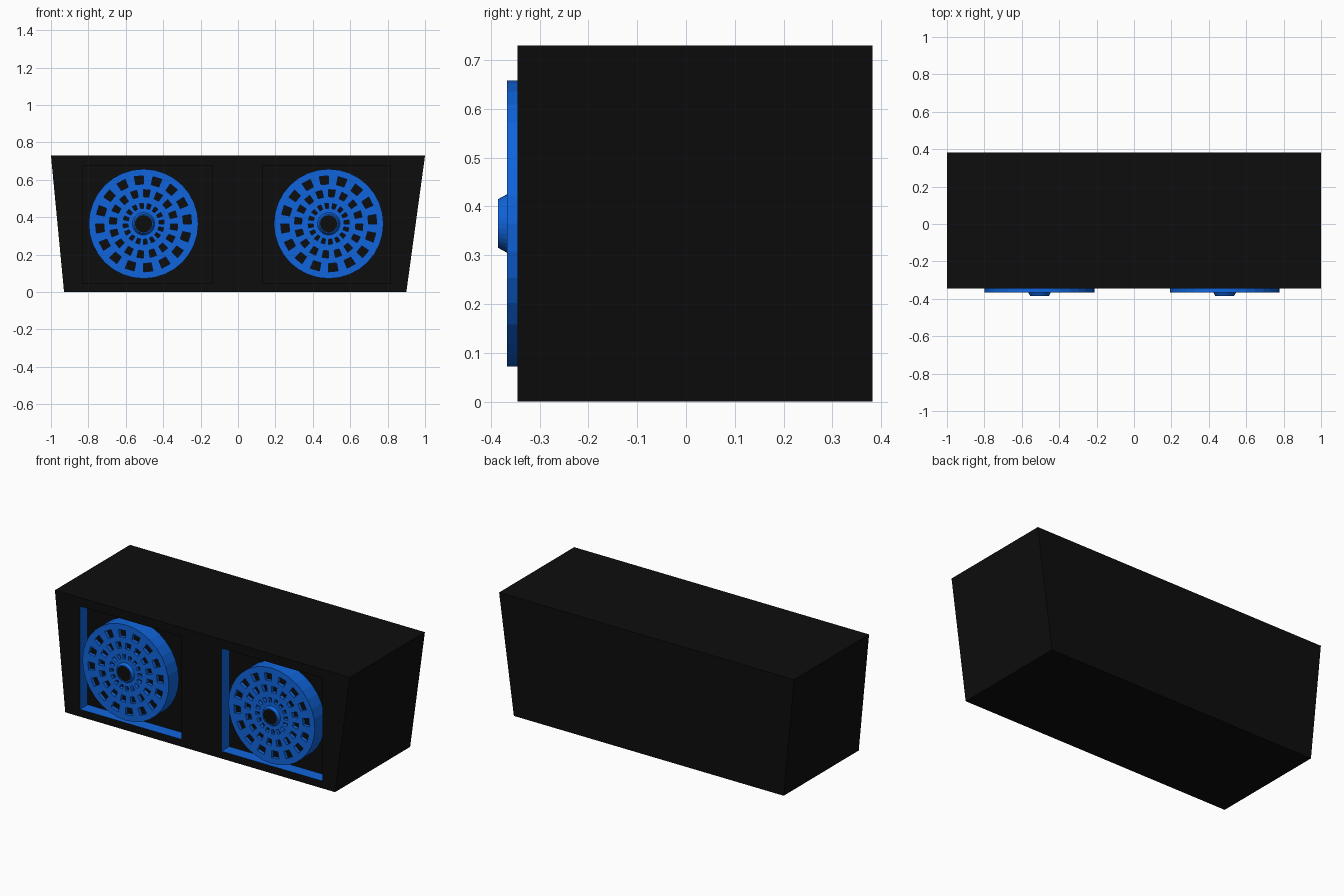
import bpy, bmesh
from math import sin, cos, pi

cube = bpy.data.objects.get("Cube")
if cube:
    bpy.data.objects.remove(cube)


def material(name, rgb):
    m = bpy.data.materials.new(name)
    m.use_nodes = True
    m.diffuse_color = (*rgb, 1)
    bsdf = m.node_tree.nodes["Principled BSDF"]
    bsdf.inputs["Base Color"].default_value = (*rgb, 1)
    bsdf.inputs["Roughness"].default_value = 0.8
    return m


BLACK = material("black", (0.004, 0.004, 0.004))
BLUE = material("blue", (0.005, 0.13, 0.72))

FRONT, BACK, FLOOR, COVER = -0.345, 0.382, -0.27, -0.367
SEGMENTS = 32
CENTRE_Z = 0.365


def finish(name, bm, *mats):
    bmesh.ops.recalc_face_normals(bm, faces=bm.faces)
    mesh = bpy.data.meshes.new(name)
    bm.to_mesh(mesh)
    bm.free()
    for m in mats:
        mesh.materials.append(m)
    obj = bpy.data.objects.new(name, mesh)
    bpy.context.collection.objects.link(obj)
    return obj


def circle(bm, x, r, y):
    return [bm.verts.new((x + r * cos(2 * pi * i / SEGMENTS), y,
                          CENTRE_Z + r * sin(2 * pi * i / SEGMENTS)))
            for i in range(SEGMENTS)]


def lathe(name, x, profile, mat, cap=False, skip=lambda ring, i: False):
    """Sweep (radius, y) points round the fan axis, leaving out skipped quads."""
    bm = bmesh.new()
    rings = [circle(bm, x, r, y) for r, y in profile]
    for k, (a, b) in enumerate(zip(rings, rings[1:])):
        for i in range(SEGMENTS):
            if not skip(k, i):
                j = (i + 1) % SEGMENTS
                bm.faces.new((a[i], a[j], b[j], b[i]))
    if cap:
        bm.faces.new(rings[-1])
    return finish(name, bm, mat)


# Tapered case with two square recesses in the front
def build_case():
    recesses = [(-0.83, -0.14), (0.13, 0.815)]
    low, high = 0.045, 0.676
    bm = bmesh.new()
    outline = [(-0.93, 0), (0.9, 0), (1, 0.73), (-1, 0.73)]
    face = bm.faces.new([bm.verts.new((x, FRONT, z)) for x, z in outline])
    solid = bmesh.ops.extrude_face_region(bm, geom=[face], use_keep_orig=True)
    verts = [v for v in solid["geom"] if isinstance(v, bmesh.types.BMVert)]
    bmesh.ops.translate(bm, verts=verts, vec=(0, BACK - FRONT, 0))
    cuts = [((x, 0, 0), (1, 0, 0)) for pair in recesses for x in pair]
    cuts += [((0, 0, z), (0, 0, 1)) for z in (low, high)]
    for co, no in cuts:
        bmesh.ops.bisect_plane(bm, geom=bm.verts[:] + bm.edges[:] + bm.faces[:],
                               plane_co=co, plane_no=no)
    openings = []
    for f in bm.faces:
        c = f.calc_center_median()
        if (abs(c.y - FRONT) < 0.001 and low < c.z < high
                and any(a < c.x < b for a, b in recesses)):
            openings.append(f)
    floors = bmesh.ops.extrude_discrete_faces(bm, faces=openings)["faces"]
    bmesh.ops.translate(bm, verts=[v for f in floors for v in f.verts],
                        vec=(0, FLOOR - FRONT, 0))
    # Recess walls are blue, everything else black
    for f in bm.faces:
        if FRONT + 0.01 < f.calc_center_median().y < FLOOR - 0.01:
            f.material_index = 1
    finish("case", bm, BLACK, BLUE)


build_case()

# Radii of the cover: even bands are solid, odd bands are pierced
COVER_RADII = [0.05, 0.083, 0.11, 0.145, 0.183, 0.213, 0.257, 0.293]


def pierced(ring, i):
    return ring % 2 == 1 and (i + ring // 2) % 2 == 0


for side, x in (("right", -0.505), ("left", 0.485)):
    # Perforated round cover
    cover = lathe(side + "_cover", x, [(r, COVER) for r in COVER_RADII],
                  BLUE, skip=pierced)
    thick = cover.modifiers.new("thickness", "SOLIDIFY")
    thick.thickness = 0.02
    thick.offset = -1
    if cover.data.polygons[0].normal.y > 0:
        cover.data.flip_normals()
    # Outer rim reaching down to the recess floor
    lathe(side + "_rim", x, [(0.286, FLOOR), (0.293, FLOOR), (0.293, COVER),
                             (0.286, COVER), (0.286, FLOOR)], BLUE)
    # Dark core seen through the holes
    lathe(side + "_core", x, [(0.285, FLOOR), (0.285, COVER + 0.021)],
          BLACK, cap=True)
    # Raised hub ring and its dark centre
    lathe(side + "_hub", x, [(0.06, COVER + 0.01), (0.06, COVER), (0.05, -0.385),
                             (0.046, -0.385), (0.046, COVER + 0.01)], BLUE)
    lathe(side + "_hub_centre", x, [(0.047, COVER + 0.01), (0.047, -0.379)],
          BLACK, cap=True)
